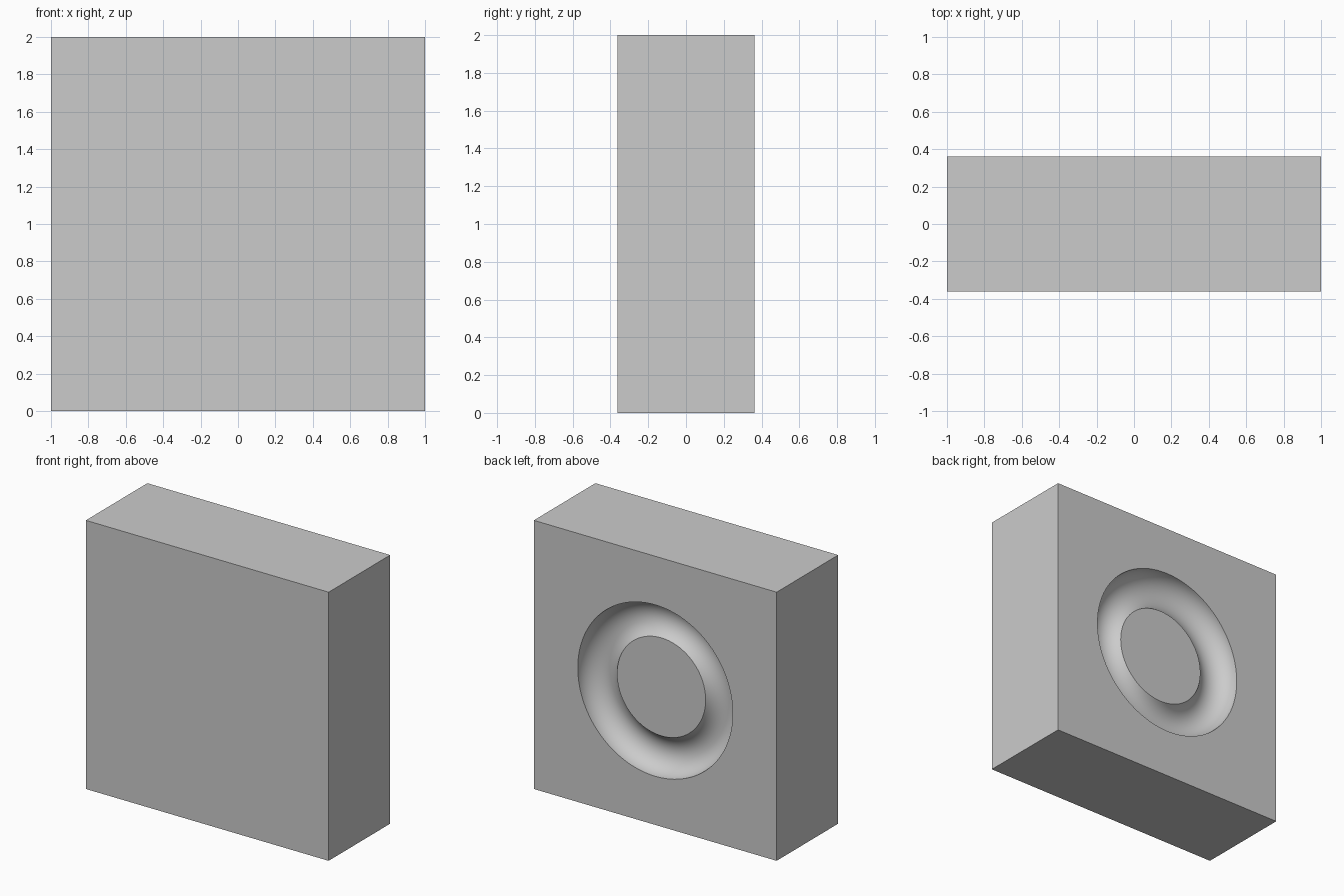
import bpy
import bmesh
from math import sin, cos, asin, pi, radians

cube = bpy.data.objects.get("Cube")
if cube:
    bpy.data.objects.remove(cube)

SEGMENTS = 128      # divisible by 8, so the square rings hit their corners
ARC_STEPS = 24
HALF, DEPTH = 1.0, 0.362
OUTER, INNER, RECESS = 0.638, 0.365, 0.072

# Groove section: a circular arc that leaves the back face at a right angle
span = OUTER - INNER
tube = (span ** 2 + RECESS ** 2) / (2 * span)
centre = OUTER - tube
arc_end = pi - asin(RECESS / tube)

bm = bmesh.new()


def ring(radius, y, square=False):
    """Add a closed ring of vertices around the y axis."""
    verts = []
    for i in range(SEGMENTS):
        a = 2 * pi * i / SEGMENTS
        r = radius / max(abs(cos(a)), abs(sin(a))) if square else radius
        verts.append(bm.verts.new((r * cos(a), y, HALF + r * sin(a))))
    return verts


# Square outline from front to back, then the groove down to the centre disc
rings = [ring(HALF, -DEPTH, True), ring(HALF, DEPTH, True)]
for step in range(ARC_STEPS + 1):
    a = arc_end * step / ARC_STEPS
    rings.append(ring(centre + tube * cos(a), DEPTH - tube * sin(a)))

for first, second in zip(rings, rings[1:]):
    for i in range(SEGMENTS):
        j = (i + 1) % SEGMENTS
        bm.faces.new((first[i], first[j], second[j], second[i]))

# Front face and recessed centre disc
bm.faces.new(rings[0])
bm.faces.new(rings[-1])
bmesh.ops.recalc_face_normals(bm, faces=bm.faces)

mesh = bpy.data.meshes.new("grooved_block")
bm.to_mesh(mesh)
bm.free()
block = bpy.data.objects.new("grooved_block", mesh)
bpy.context.collection.objects.link(block)

# Plain grey surface
grey = bpy.data.materials.new("light_grey")
grey.use_nodes = True
colour = (0.6, 0.6, 0.6, 1)
grey.diffuse_color = colour
grey.node_tree.nodes["Principled BSDF"].inputs["Base Color"].default_value = colour
mesh.materials.append(grey)

# Smooth groove with sharp rims and block edges
bpy.ops.object.select_all(action="DESELECT")
block.select_set(True)
bpy.context.view_layer.objects.active = block
bpy.ops.object.shade_smooth_by_angle(angle=radians(30))
